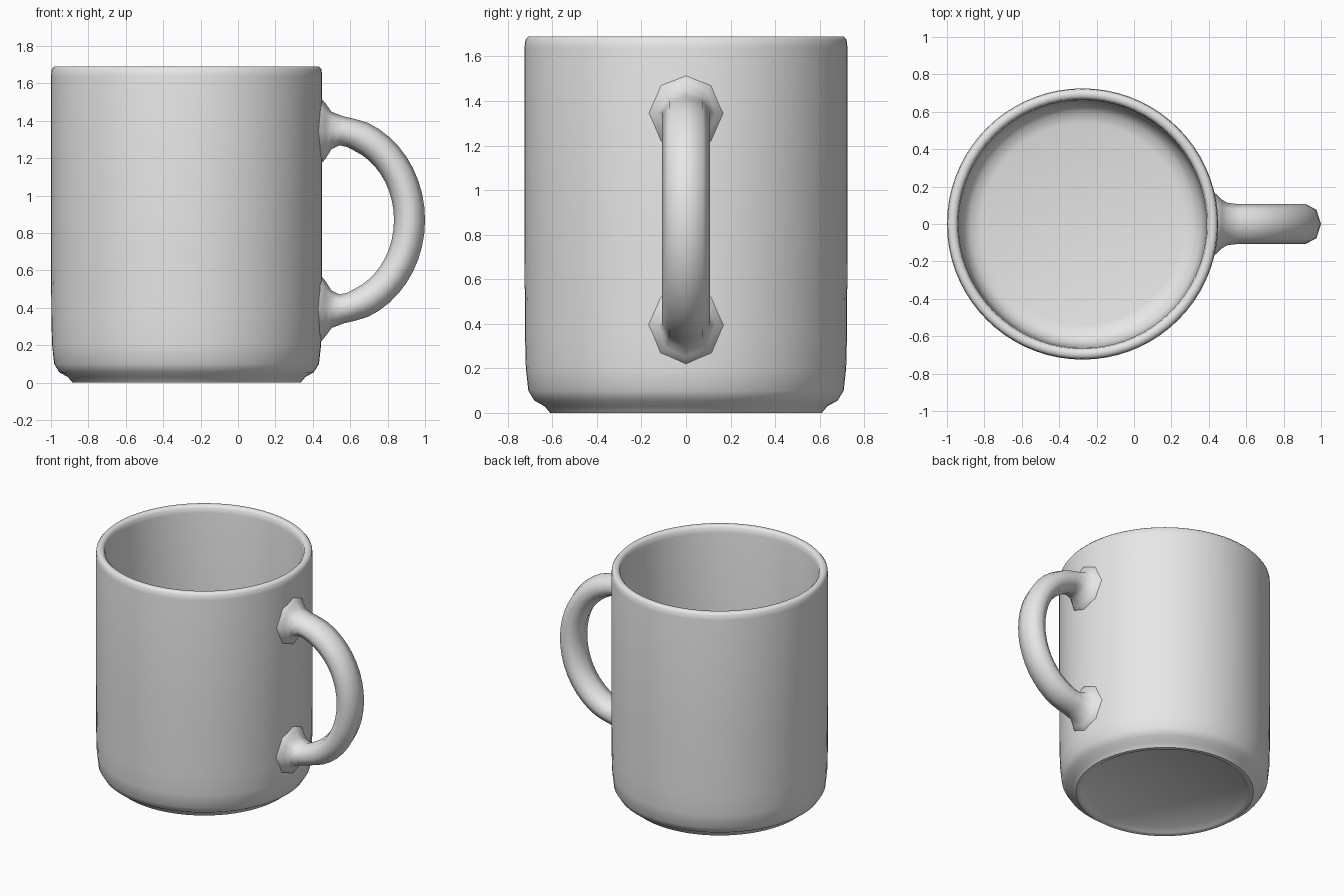
import bpy, bmesh, math

if "Cube" in bpy.data.objects:
    bpy.data.objects.remove(bpy.data.objects["Cube"])

CX = -0.275          # axis of the cup body
MID_Z = 0.87         # mid height of the handle

glaze = bpy.data.materials.new("grey_glaze")
glaze.diffuse_color = (0.8, 0.8, 0.8, 1)
glaze.use_nodes = True
glaze.node_tree.nodes["Principled BSDF"].inputs["Base Color"].default_value = glaze.diffuse_color


def finish(bm, name, angle):
    bmesh.ops.recalc_face_normals(bm, faces=bm.faces)
    me = bpy.data.meshes.new(name)
    bm.to_mesh(me)
    bm.free()
    me.materials.append(glaze)
    ob = bpy.data.objects.new(name, me)
    bpy.context.collection.objects.link(ob)
    bpy.ops.object.select_all(action='DESELECT')
    ob.select_set(True)
    bpy.context.view_layer.objects.active = ob
    bpy.ops.object.shade_smooth_by_angle(angle=math.radians(angle))
    return ob


def bridge(bm, rings):
    for a, b in zip(rings, rings[1:]):
        n = len(a)
        for i in range(n):
            j = (i + 1) % n
            bm.faces.new((a[i], a[j], b[j], b[i]))


# Cup body: lathe profile from recessed underside, up the wall, down the inside
profile = [(0.54, 0.03), (0.575, 0.005), (0.59, 0.0), (0.61, 0.0), (0.635, 0.03),
           (0.68, 0.055), (0.708, 0.10), (0.719, 0.20), (0.723, 0.35), (0.725, 0.8),
           (0.725, 1.64), (0.721, 1.675), (0.708, 1.69), (0.682, 1.69), (0.668, 1.675),
           (0.663, 1.64), (0.66, 0.8), (0.655, 0.25), (0.64, 0.17), (0.60, 0.125), (0.54, 0.11)]
SIDES = 72
bm = bmesh.new()
rings = [[bm.verts.new((CX + r * math.cos(2 * math.pi * i / SIDES),
                        r * math.sin(2 * math.pi * i / SIDES), z))
          for i in range(SIDES)] for r, z in profile]
bridge(bm, rings)
bm.faces.new(rings[0])       # underside
bm.faces.new(rings[-1])      # inner floor
finish(bm, "cup_body", 50)

# Handle: flared root sections, an elliptical arc, mirrored flared root
# each section: x, z above middle, tangent direction, half thickness, half width
root = [(0.40, 0.475, 0.0, 0.195, 0.19), (0.445, 0.475, 0.0, 0.175, 0.155),
        (0.47, 0.475, 0.0, 0.145, 0.13), (0.50, 0.478, 0.0, 0.10, 0.113)]
arc = []
for k in range(1, 24):
    t = math.pi / 2 - math.pi * k / 24
    x, z = 0.50 + 0.417 * math.cos(t), 0.48 * math.sin(t)
    tangent = math.atan2(-0.48 * math.cos(t), 0.417 * math.sin(t))
    arc.append((x, z, tangent, 0.083 if 2 < k < 22 else 0.078, 0.107))
sections = root + arc + [(x, -z, math.pi, a, b) for x, z, _, a, b in reversed(root)]
# the mirrored root runs back toward the cup, so its tangent points to -x
sections[-len(root):] = [(x, z, -math.pi, a, b) for x, z, _, a, b in sections[-len(root):]]

bm = bmesh.new()
rings = []
for x, z, tan, a, b in sections:
    nx, nz = -math.sin(tan), math.cos(tan)      # outward normal in the handle plane
    ring = []
    for i in range(8):
        u = 2 * math.pi * i / 8
        d = a * math.cos(u)
        ring.append(bm.verts.new((x + nx * d, b * math.sin(u), MID_Z + z + nz * d)))
    rings.append(ring)
bridge(bm, rings)
bm.faces.new(rings[0])
bm.faces.new(rings[-1])
finish(bm, "handle", 60)
